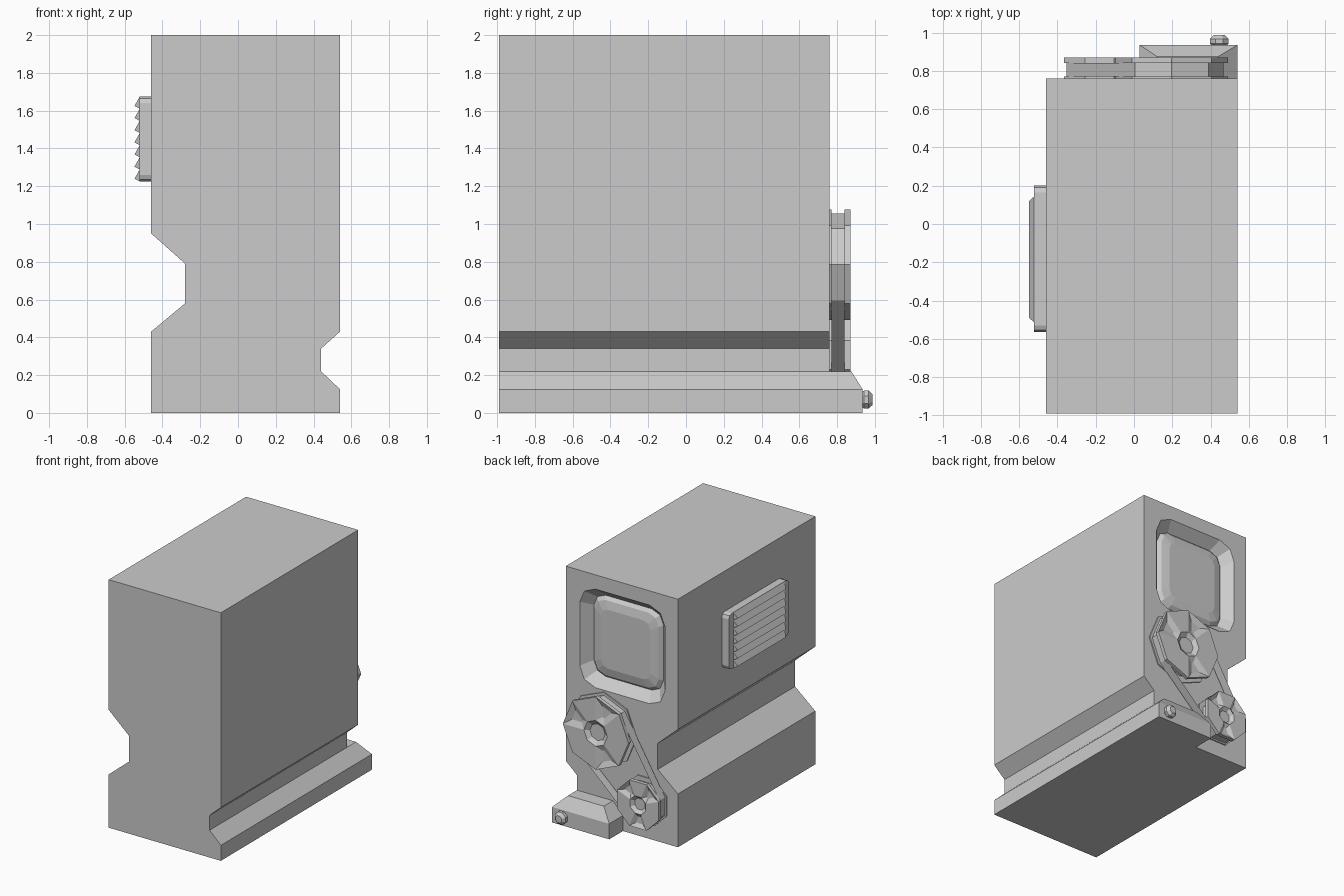
import bpy, bmesh
from math import sin, cos, pi, tau, radians
from mathutils import Vector
from mathutils.geometry import convex_hull_2d

if "Cube" in bpy.data.objects:
    bpy.data.objects.remove(bpy.data.objects["Cube"])


def finish(name, bm):
    bmesh.ops.recalc_face_normals(bm, faces=bm.faces[:])
    me = bpy.data.meshes.new(name)
    bm.to_mesh(me)
    bm.free()
    ob = bpy.data.objects.new(name, me)
    bpy.context.collection.objects.link(ob)
    return ob


def loft(rings):
    """Closed skin through equal-length rings; returns bmesh and faces[ring][side]."""
    bm = bmesh.new()
    vs = [[bm.verts.new(p) for p in r] for r in rings]
    n = len(rings[0])
    faces = [[bm.faces.new((a[j], a[(j + 1) % n], b[(j + 1) % n], b[j])) for j in range(n)]
             for a, b in zip(vs, vs[1:])]
    bm.faces.new(vs[0][::-1])
    bm.faces.new(vs[-1])
    bmesh.ops.recalc_face_normals(bm, faces=bm.faces[:])
    return bm, faces


def along_y(pts, y):
    return [(u, y, v) for u, v in pts]


def along_x(pts, x):
    return [(x, u, v) for u, v in pts]


def octagon(cx, cz, r, rot=0.0):
    return [(cx + r * cos(rot + tau * i / 8), cz + r * sin(rot + tau * i / 8)) for i in range(8)]


def rounded_rect(u0, u1, v0, v1, r, seg=2):
    corners = [(u1 - r, v1 - r), (u0 + r, v1 - r), (u0 + r, v0 + r), (u1 - r, v0 + r)]
    return [(cu + r * cos((k + s / seg) * pi / 2), cv + r * sin((k + s / seg) * pi / 2))
            for k, (cu, cv) in enumerate(corners) for s in range(seg + 1)]


# Main cabinet with a groove along each side
profile = [(-.46, 0), (.54, 0), (.54, .125), (.44, .22), (.44, .34), (.54, .43), (.54, 2),
           (-.46, 2), (-.46, .95), (-.28, .79), (-.28, .58), (-.46, .43)]
cabinet = finish("cabinet", loft([along_y(profile, -.99), along_y(profile, .76)])[0])

# Tapered window recess with a bulging pane, cut into the back
rings = []
for y, inset in [(.80, -.035), (.68, .07), (.705, .095), (.72, .16)]:
    rings.append(along_y(rounded_rect(-.345 + inset, .415 - inset, 1.09 + inset, 1.885 - inset,
                                      max(.14 - inset * .5, .05)), y))
cutter = finish("window_cutter", loft(rings)[0])
cutter.hide_render = True
cutter.hide_set(True)
cut = cabinet.modifiers.new("window", 'BOOLEAN')
cut.operation = 'DIFFERENCE'
cut.solver = 'EXACT'
cut.object = cutter

# Chamfered foot behind the cabinet
foot_rings = [[(x0, .75, z), (x1, .75, z), (x1, y1, z), (x0, y1, z)]
              for x0, x1, y1, z in [(.03, .54, .935, 0), (.03, .54, .935, .125), (.12, .44, .875, .22)]]
finish("back_foot", loft(foot_rings)[0])

# Bolt on the foot
finish("foot_bolt", loft([along_y(octagon(.445, .07, r, pi / 8), y) for y, r in
                          [(.925, .035), (.942, .052), (.967, .052), (.988, .03)]])[0])


# Pulleys: two flanges, a hub socket and three wedge pockets
def pulley(name, cx, cz, r, hub, rot):
    steps = [(.755, r), (.77, r), (.77, r * .8), (.84, r * .8), (.84, r), (.87, r),
             (.87, hub), (.845, hub * .65)]
    bm, faces = loft([along_y(octagon(cx, cz, k, rot), y) for y, k in steps])
    bmesh.ops.inset_individual(bm, faces=[faces[5][j] for j in (0, 2, 5)],
                               thickness=r * .155, depth=-.02, use_even_offset=True)
    return finish(name, bm)


pulley("large_pulley", .197, .785, .293, .105, 0)
pulley("small_pulley", -.18, .306, .2, .075, pi / 8)

# Drive belt wrapped around both pulleys
pts = octagon(.197, .785, .27) + octagon(-.18, .306, .187, pi / 8)
hull = [pts[i] for i in convex_hull_2d([Vector(p) for p in pts])]
bm = bmesh.new()
core = bm.faces.new([bm.verts.new(p) for p in along_y(hull, .77)])
bmesh.ops.inset_region(bm, faces=[core], thickness=.03, use_boundary=True, use_even_offset=True)
bmesh.ops.delete(bm, geom=[core], context='FACES')
new = bmesh.ops.extrude_face_region(bm, geom=bm.faces[:], use_keep_orig=True)["geom"]
bmesh.ops.translate(bm, vec=(0, .07, 0), verts=[g for g in new if isinstance(g, bmesh.types.BMVert)])
finish("drive_belt", bm)

# Side vent: rounded plate with seven slanted slats
plate = rounded_rect(-.565, .2, 1.225, 1.675, .035)
finish("vent_plate", loft([along_x(plate, -.45), along_x(plate, -.522)])[0])
pitch = .45 / 7
for i in range(7):
    top = 1.675 - i * pitch
    a, b = -.515, .145
    bm = bmesh.new()
    v = [bm.verts.new(p) for p in [(-.52, a, top), (-.548, a + .025, top - .05), (-.52, a, top - pitch),
                                   (-.52, b, top), (-.548, b - .025, top - .05), (-.52, b, top - pitch)]]
    for f in [(0, 1, 2), (5, 4, 3), (0, 3, 4, 1), (1, 4, 5, 2), (2, 5, 3, 0)]:
        bm.faces.new([v[k] for k in f])
    finish(f"vent_slat_{i + 1}", bm)
